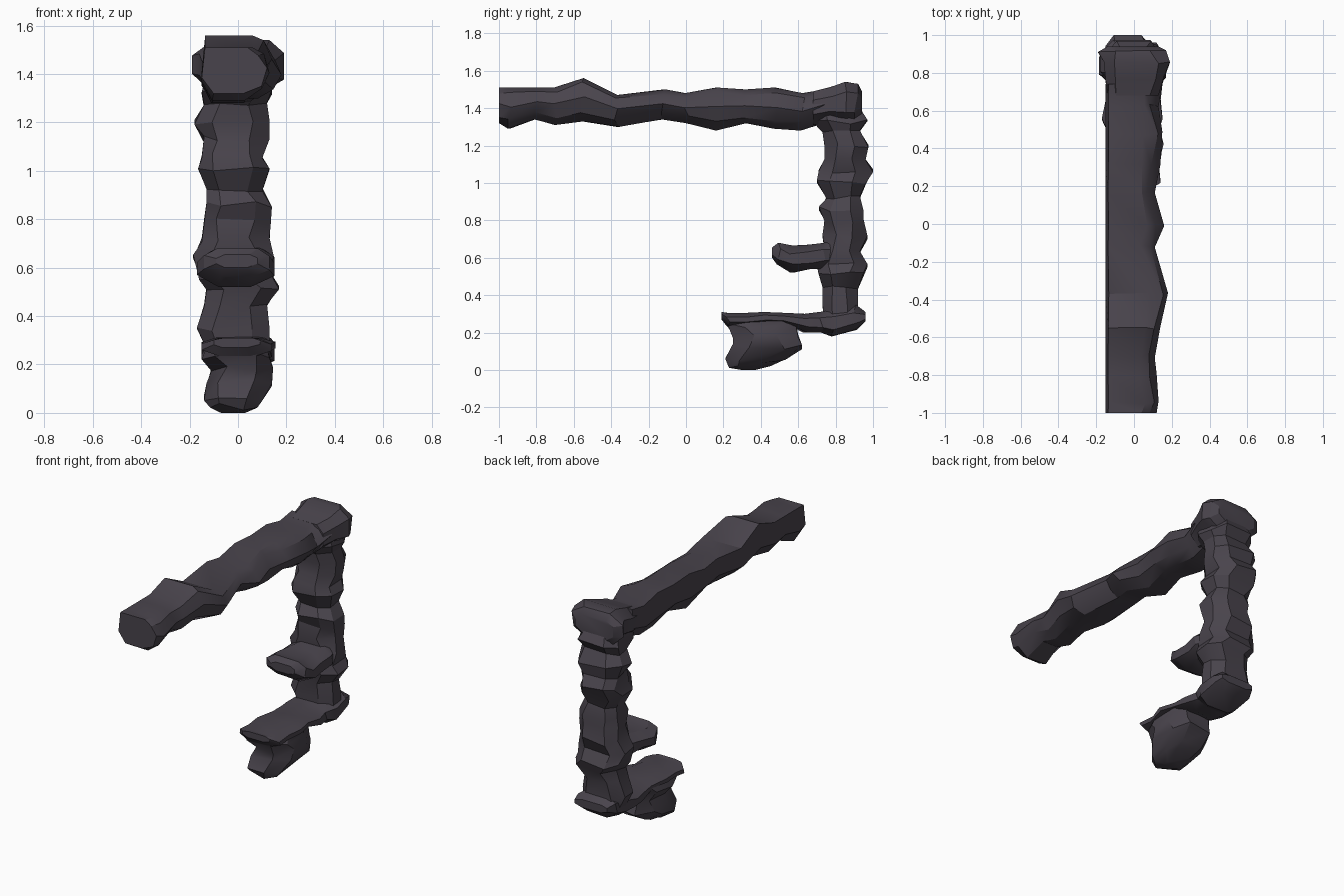
import bpy, bmesh, math, random
from mathutils import Vector

random.seed(7)
rock = bpy.data.materials.new("dark purple grey stone")
rock.diffuse_color = (0.066, 0.057, 0.072, 1)

# unit cross-sections: chipped octagon, and one with a flat left side
CHIPPED = [(-1, -.4), (-.55, -1), (.5, -1), (1, -.45), (1, .4), (.6, 1), (-.6, 1), (-1, .5)]
FLAT_LEFT = [(-1, -.3), (-.6, -1), (.35, -1), (.8, -.6), (1, .1), (.75, .75), (.4, 1), (-.9, 1)]


def loft(name, axis, stations, section=CHIPPED, jitter=0.12, fixed=(), angle=30):
    """Skin rings (t, x0, x1, v0, v1) along y or z; v is the other axis."""
    bm = bmesh.new()
    rings = []
    for t, x0, x1, v0, v1 in stations:
        ring = []
        for i, (a, b) in enumerate(section):
            dt = 0
            if i not in fixed:      # slide points along the box sides to look hewn
                if abs(a) < 1:
                    a += random.uniform(-jitter, jitter)
                if abs(b) < 1:
                    b += random.uniform(-jitter, jitter)
                if stations[0][0] < t < stations[-1][0]:
                    dt = random.uniform(-.015, .015)
            x = (x0 + x1) / 2 + a * (x1 - x0) / 2
            v = (v0 + v1) / 2 + b * (v1 - v0) / 2
            ring.append(bm.verts.new((x, t + dt, v) if axis == "y" else (x, v, t + dt)))
        rings.append(ring)
    n = len(section)
    for r, s in zip(rings, rings[1:]):
        for i in range(n):
            bm.faces.new((r[i], r[(i + 1) % n], s[(i + 1) % n], s[i]))
    bm.faces.new(rings[0])
    bm.faces.new(rings[-1])
    bmesh.ops.recalc_face_normals(bm, faces=bm.faces)
    me = bpy.data.meshes.new(name)
    bm.to_mesh(me)
    bm.free()
    me.materials.append(rock)
    ob = bpy.data.objects.new(name, me)
    bpy.context.collection.objects.link(ob)
    bpy.ops.object.select_all(action="DESELECT")
    ob.select_set(True)
    bpy.context.view_layer.objects.active = ob
    bpy.ops.object.shade_smooth_by_angle(angle=math.radians(angle))
    return ob


# long overhead beam, flat on its left side
loft("top_beam", "y", [
    (-1.0, -.15, .12, 1.32, 1.51), (-.94, -.15, .13, 1.29, 1.51),
    (-.80, -.15, .12, 1.34, 1.51), (-.70, -.15, .11, 1.31, 1.51),
    (-.55, -.15, .14, 1.33, 1.56), (-.37, -.15, .18, 1.30, 1.47),
    (-.12, -.15, .11, 1.34, 1.50), (0.0, -.15, .16, 1.32, 1.48),
    (.16, -.15, .11, 1.28, 1.51), (.32, -.15, .14, 1.32, 1.50),
    (.48, -.15, .15, 1.29, 1.51), (.62, -.15, .13, 1.28, 1.48),
    (.74, -.15, .15, 1.32, 1.50)], FLAT_LEFT, .1, (0, 7))

# swollen corner where beam meets column
loft("top_corner", "y", [
    (.68, -.14, .13, 1.31, 1.49), (.77, -.15, .16, 1.32, 1.51),
    (.85, -.16, .19, 1.33, 1.54), (.91, -.19, .17, 1.33, 1.53),
    (.94, -.14, .13, 1.37, 1.49)])

# upright column
loft("column", "z", [
    (.24, -.12, .13, .74, .92), (.34, -.17, .13, .73, .92), (.44, -.14, .12, .73, .92),
    (.51, -.13, .17, .71, .95), (.56, -.16, .14, .70, .97), (.64, -.185, .15, .74, .93),
    (.71, -.15, .13, .73, .97), (.79, -.14, .135, .74, .95), (.86, -.13, .14, .71, .95),
    (.93, -.13, .10, .75, .93), (1.0, -.165, .13, .70, .96), (1.06, -.15, .10, .71, 1.0),
    (1.13, -.14, .13, .74, .96), (1.20, -.18, .13, .74, .975), (1.27, -.14, .12, .73, .93),
    (1.33, -.15, .14, .67, .97), (1.40, -.13, .12, .68, .93)])

# small ledge on the column front
loft("middle_ledge", "y", [
    (.46, -.09, .08, .60, .655), (.50, -.14, .13, .565, .68), (.56, -.17, .15, .52, .665),
    (.66, -.15, .14, .54, .67), (.74, -.14, .15, .54, .68), (.80, -.12, .12, .54, .69)])

# thin lower shelf and its heel
loft("lower_shelf", "y", [
    (.19, -.10, .09, .27, .31), (.23, -.15, .14, .235, .305), (.32, -.14, .13, .24, .305),
    (.42, -.15, .155, .25, .31), (.53, -.13, .13, .25, .305), (.64, -.14, .14, .20, .30),
    (.72, -.15, .12, .20, .31), (.79, -.13, .15, .18, .32), (.91, -.14, .14, .215, .35),
    (.96, -.11, .12, .26, .31)])

# rough lump hanging under the shelf
loft("hanging_lump", "z", [
    (0.0, -.07, .03, .30, .37), (.025, -.115, .08, .23, .45), (.065, -.14, .10, .21, .53),
    (.125, -.13, .14, .25, .62), (.18, -.11, .145, .25, .60), (.235, -.15, .13, .22, .59),
    (.27, -.13, .12, .24, .62)])
